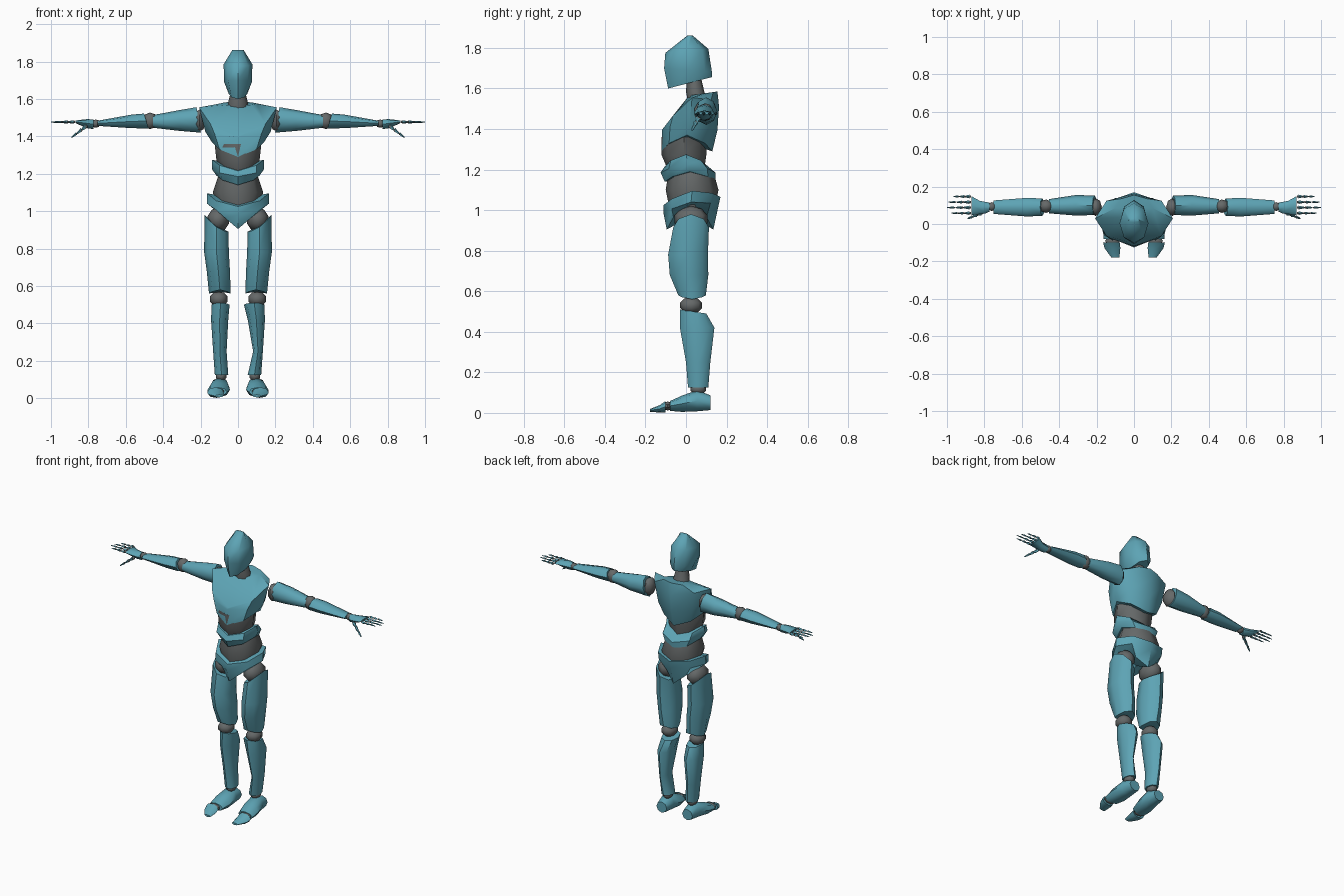
import bpy, bmesh
from math import sin, cos, pi, radians
from mathutils import Vector

cube = bpy.data.objects.get("Cube")
if cube:
    bpy.data.objects.remove(cube, do_unlink=True)


def material(name, rgb, rough=0.6):
    m = bpy.data.materials.new(name)
    m.use_nodes = True
    m.diffuse_color = (*rgb, 1)
    bsdf = m.node_tree.nodes["Principled BSDF"]
    bsdf.inputs["Base Color"].default_value = (*rgb, 1)
    bsdf.inputs["Roughness"].default_value = rough
    return m


TEAL = material("teal shell", (0.11, 0.37, 0.46))
GRAY = material("gray joint", (0.13, 0.14, 0.14))

# Which world axes the ring's u, v and length directions follow
AXES = {"x": (2, 1, 0), "y": (0, 2, 1), "z": (0, 1, 2)}


def finish(name, bm, mat):
    bmesh.ops.recalc_face_normals(bm, faces=bm.faces)
    mesh = bpy.data.meshes.new(name)
    bm.to_mesh(mesh)
    bm.free()
    mesh.materials.append(mat)
    mesh.shade_smooth()
    mesh.set_sharp_from_angle(angle=radians(48))
    ob = bpy.data.objects.new(name, mesh)
    bpy.context.collection.objects.link(ob)
    return ob


def loft(name, mat, rings, axis="z", side=1, n=8):
    """Ring: x, y, z, radius u, radius v, [wave, slope v, slope u]."""
    bm = bmesh.new()
    iu, iv, iw = AXES[axis]
    loops, hubs = [], []
    for ring in rings:
        x, y, z, ru, rv, wave, sv, su = (*ring, 0, 0, 0)[:8]
        loop = []
        for k in range(n):
            a = 2 * pi * k / n
            p = Vector((x, y, z))
            p[iu] += ru * cos(a)
            p[iv] += rv * sin(a)
            p[iw] += wave * cos(2 * a) + sv * sin(a) + su * cos(a)
            p.x *= side
            loop.append(bm.verts.new(p))
        loops.append(loop)
        hubs.append((x * side, y, z))
    for a, b in zip(loops, loops[1:]):
        for k in range(n):
            j = (k + 1) % n
            bm.faces.new((a[k], a[j], b[j], b[k]))
    for loop, hub in ((loops[0], hubs[0]), (loops[-1], hubs[-1])):
        c = bm.verts.new(hub)
        for k in range(n):
            bm.faces.new((loop[k], loop[(k + 1) % n], c))
    return finish(name, bm, mat)


def joint(name, center, size, side=1):
    """Faceted ball joint."""
    bm = bmesh.new()
    bmesh.ops.create_uvsphere(bm, u_segments=8, v_segments=5, radius=1)
    c = Vector(center)
    for v in bm.verts:
        v.co = Vector([c[i] + v.co[i] * size[i] for i in range(3)])
        v.co.x *= side
    return finish(name, bm, GRAY)


# Head and neck
loft("head", TEAL, [(0, .02, 1.628, .05, .108, 0, .028),
                    (0, .01, 1.69, .074, .118, 0, -.01),
                    (0, .004, 1.785, .077, .106, 0, .01),
                    (0, .02, 1.862, .03, .012)])
loft("neck", GRAY, [(0, .06, 1.53, .06, .05), (0, .045, 1.585, .052, .045),
                    (0, .04, 1.65, .035, .035)])

# Torso shells with arched rims, gray cores between them
loft("chest", TEAL, [(0, .005, 1.33, .14, .125, .04),
                     (0, .018, 1.41, .175, .137, .015),
                     (0, .03, 1.505, .208, .133, .05, .055),
                     (0, .085, 1.575, .1, .07, 0, .01)])
loft("upper_core", GRAY, [(0, 0, 1.2, .08, .09), (0, -.01, 1.27, .115, .11),
                          (0, -.01, 1.36, .125, .11)])
loft("abdomen", TEAL, [(0, .02, 1.165, .115, .125, .025),
                       (0, .01, 1.205, .14, .135, .02),
                       (0, .0, 1.245, .138, .105, .03)])
loft("waist_core", GRAY, [(0, .03, 1.0, .1, .11), (0, .03, 1.1, .135, .13),
                          (0, .025, 1.19, .105, .11)])
loft("pelvis", TEAL, [(0, .02, .965, .1, .115, .06),
                      (0, .025, 1.02, .165, .135, .02, .02),
                      (0, .03, 1.07, .165, .14, .025, .02)])

for s, label in ((1, "left"), (-1, "right")):
    # Leg
    joint(label + "_hip", (.105, .025, .955), (.06, .085, .065), s)
    loft(label + "_thigh", TEAL, [(.097, .03, .57, .058, .068, -.01),
                                  (.105, .015, .68, .062, .095),
                                  (.115, .01, .78, .066, .098),
                                  (.115, .025, .925, .064, .088, .01, .0, .045)],
         side=s)
    joint(label + "_knee", (.103, .025, .53), (.05, .057, .042), s)
    inner = .02 if s > 0 else 0
    loft(label + "_shin", TEAL, [(.088, .06, .125, .036, .05),
                                 (.097 + inner / 2, .06, .25, .036 - inner / 2, .06),
                                 (.098, .055, .42, .046, .085),
                                 (.093 - inner / 3, .035, .5, .048 + inner / 3, .065, 0, -.01)],
         side=s)
    joint(label + "_ankle", (.09, .06, .118), (.03, .04, .028), s)
    loft(label + "_foot", TEAL, [(.095, .122, .05, .038, .036),
                                 (.097, .055, .06, .05, .052),
                                 (.103, -.02, .045, .06, .04),
                                 (.11, -.08, .034, .052, .024)], "y", s)
    joint(label + "_toe_joint", (.115, -.09, .034), (.042, .024, .022), s)
    loft(label + "_toe", TEAL, [(.12, -.1, .031, .045, .028),
                                (.115, -.13, .02, .042, .018),
                                (.1, -.178, .012, .022, .007)], "y", s)

    # Arm
    joint(label + "_shoulder", (.205, .09, 1.485), (.035, .05, .058), s)
    loft(label + "_upper_arm", TEAL, [(.21, .1, 1.488, .068, .052, 0, 0, .012),
                                      (.31, .1, 1.485, .056, .055),
                                      (.455, .095, 1.48, .034, .038)], "x", s)
    joint(label + "_elbow", (.47, .095, 1.483), (.042, .038, .044), s)
    loft(label + "_forearm", TEAL, [(.49, .09, 1.482, .04, .046, 0, 0, .012),
                                    (.57, .09, 1.48, .036, .05),
                                    (.75, .09, 1.47, .014, .036)], "x", s)
    joint(label + "_wrist", (.76, .093, 1.468), (.025, .025, .022), s)

    # Hand
    loft(label + "_palm", TEAL, [(.772, .09, 1.465, .026, .024),
                                 (.81, .09, 1.468, .024, .034, 0, .015),
                                 (.868, .098, 1.478, .007, .05)], "x", s)
    for f, (fy, tip) in enumerate(((.058, .975), (.088, 1.0),
                                   (.117, .992), (.147, .965))):
        start = .876
        step = (tip - start) / 3
        for k in range(3):
            x0 = start + k * step
            r = .010 - .002 * k
            tag = f"{label}_finger_{f + 1}_{k + 1}"
            joint(tag + "_knuckle", (x0, fy, 1.477), (.006, r * .7, r * .7), s)
            loft(tag, TEAL, [(x0 + .004, fy, 1.477, r, r),
                             (x0 + step * (1 if k == 2 else .85), fy, 1.476, r * .35, r * .4)],
                 "x", s, 4)

    # Thumb steps out and down from the palm
    a, b = Vector((.815, .06, 1.452)), Vector((.892, .028, 1.392))
    for k in range(3):
        p, q = a.lerp(b, k / 3), a.lerp(b, (k + .9) / 3)
        r = .015 - .003 * k
        joint(f"{label}_thumb_{k + 1}_knuckle", p, (r * .7, r * .7, r * .7), s)
        loft(f"{label}_thumb_{k + 1}", TEAL, [(*p, r, r), (*q, r * .4, r * .4)], "x", s, 5)
